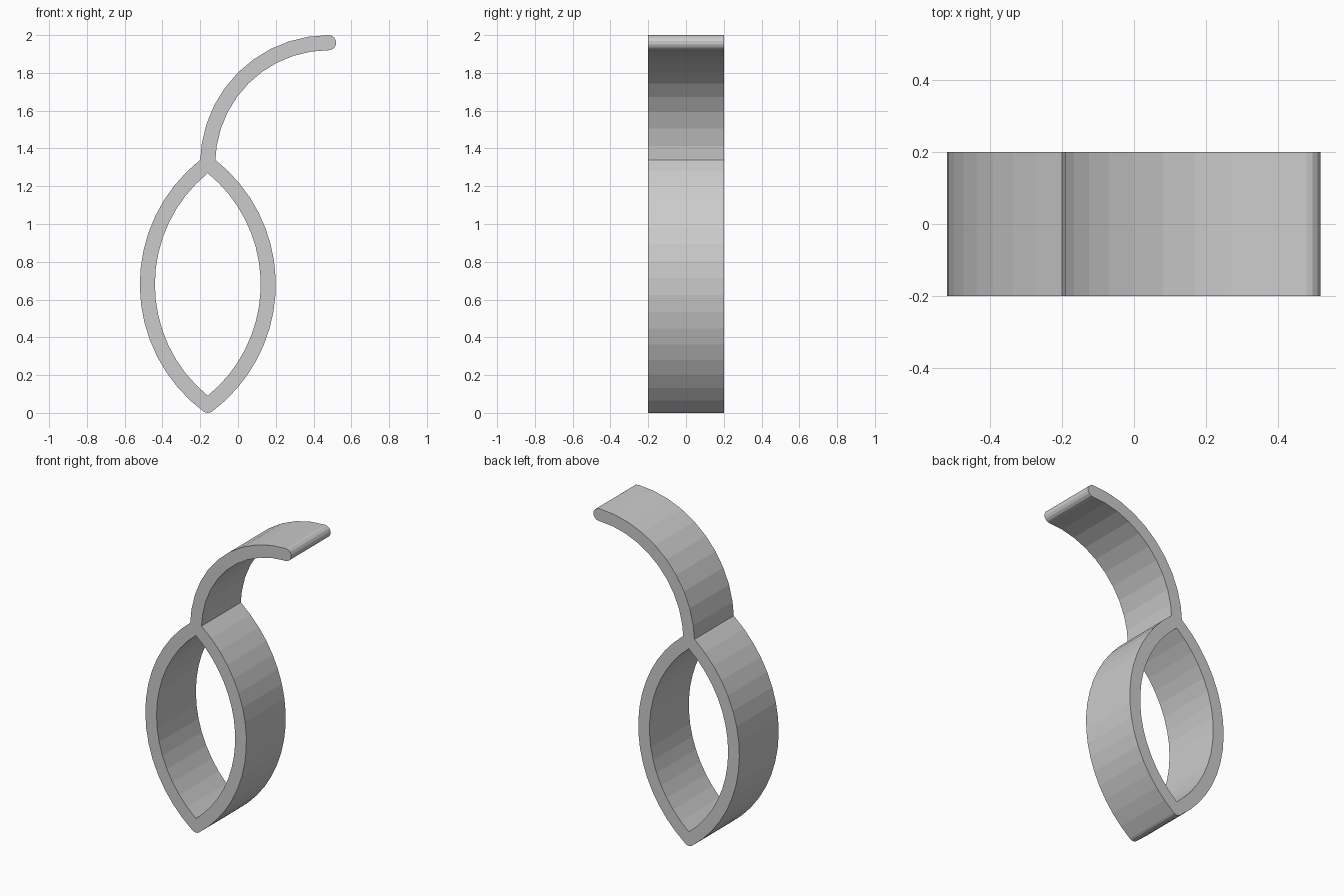
import bpy, bmesh
from math import radians, cos, sin
from mathutils import Vector

cube = bpy.data.objects.get("Cube")
if cube:
    bpy.data.objects.remove(cube, do_unlink=True)

HALF_DEPTH = 0.2
MID_Z = 0.68                     # height of the loop's widest point
RIGHT_C, LEFT_C = -0.64, 0.32    # centres of the two bowed sides
STEM_C = (0.48, 1.32)


def arc(cx, cz, radius, start, end, steps):
    """Points along an arc in the xz plane, angles in degrees."""
    pts = []
    for i in range(steps + 1):
        a = radians(start + (end - start) * i / steps)
        pts.append((cx + radius * cos(a), cz + radius * sin(a)))
    return pts


# Outer outline: bowed side, underside of stem, rounded tip, top of stem,
# other bowed side, rounded foot
outline = arc(RIGHT_C, MID_Z, 0.84, -53.13, 51.75, 17)
outline += arc(*STEM_C, 0.60, 171, 90, 9)
outline += arc(0.48, 1.96, 0.04, -90, 90, 7)[1:]
outline += arc(*STEM_C, 0.68, 90, 171, 9)[1:]
outline += arc(LEFT_C, MID_Z, 0.84, 128.25, 233.13, 16)
outline += arc(-0.16, 0.04, 0.04, 233.13, 306.87, 4)[1:-1]

# Pointed opening inside the loop
opening = arc(RIGHT_C, MID_Z, 0.76, -50.83, 50.83, 17)
opening += arc(LEFT_C, MID_Z, 0.76, 129.17, 230.83, 16)[1:-1]

# Fill between the outlines and extrude to depth
bm = bmesh.new()
edges = []
for loop in (outline, opening):
    verts = [bm.verts.new((x, -HALF_DEPTH, z)) for x, z in loop]
    edges += [bm.edges.new((verts[i - 1], v)) for i, v in enumerate(verts)]
bmesh.ops.triangle_fill(bm, edges=edges, use_beauty=True, use_dissolve=False,
                        normal=Vector((0, -1, 0)))
result = bmesh.ops.extrude_face_region(bm, geom=bm.faces[:], use_keep_orig=True)
moved = [g for g in result["geom"] if isinstance(g, bmesh.types.BMVert)]
bmesh.ops.translate(bm, verts=moved, vec=(0, 2 * HALF_DEPTH, 0))
bmesh.ops.recalc_face_normals(bm, faces=bm.faces[:])

mesh = bpy.data.meshes.new("loop_with_curved_stem")
bm.to_mesh(mesh)
bm.free()
band = bpy.data.objects.new("loop_with_curved_stem", mesh)
bpy.context.collection.objects.link(band)

# Plain grey material
grey = bpy.data.materials.new("light_grey")
grey.use_nodes = True
colour = (0.6, 0.6, 0.6, 1)
grey.diffuse_color = colour
grey.node_tree.nodes["Principled BSDF"].inputs["Base Color"].default_value = colour
mesh.materials.append(grey)
